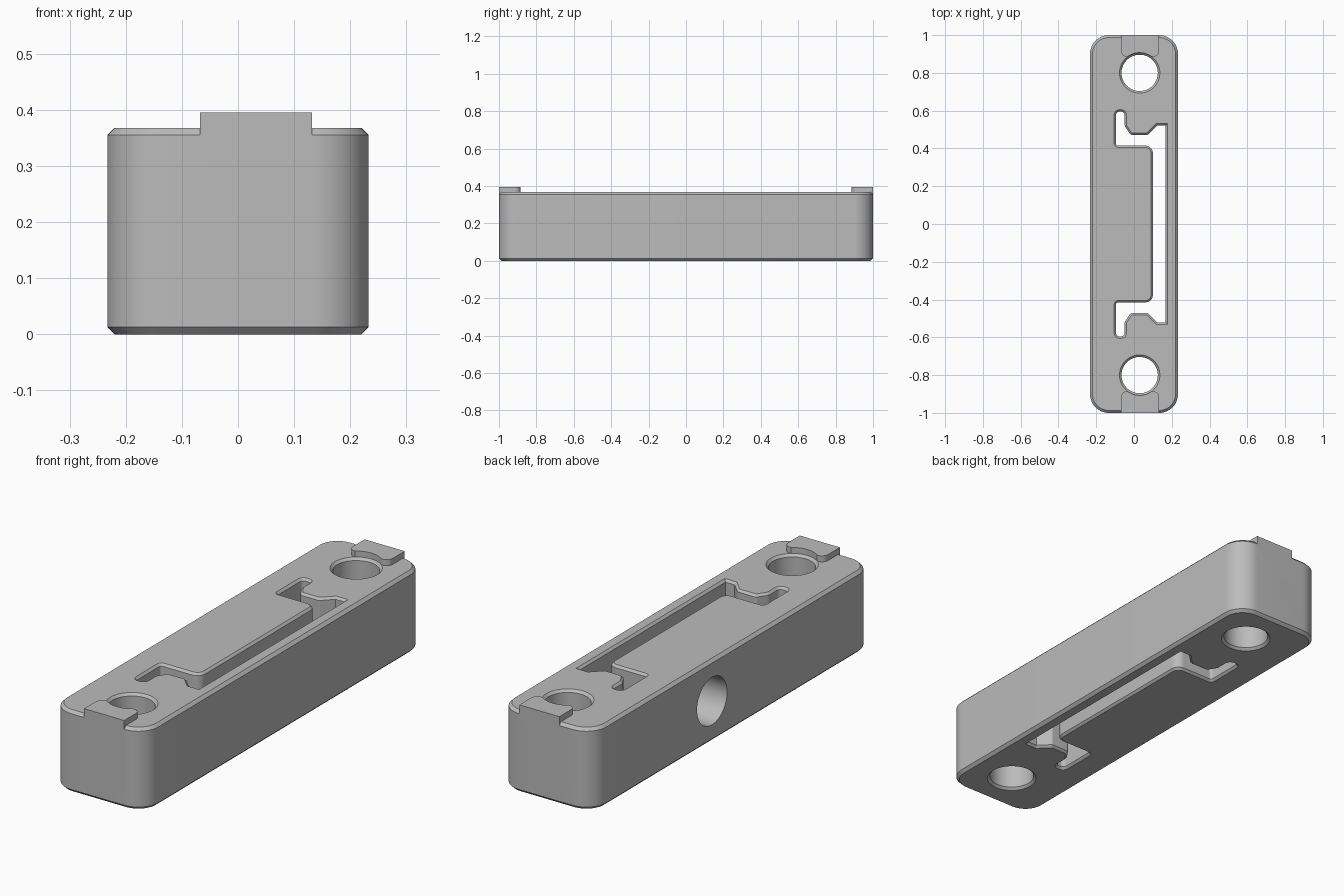
import bpy, bmesh, math
from mathutils import Vector, Matrix

if "Cube" in bpy.data.objects:
    bpy.data.objects.remove(bpy.data.objects["Cube"])

H = 0.368      # body height
C = 0.013      # outer edge chamfer


def rounded(points, steps=8):
    """Turn (x, y, radius) corners into a smooth closed outline."""
    out, n = [], len(points)
    for i, (x, y, r) in enumerate(points):
        p = Vector((x, y))
        if r == 0:
            out.append(p)
            continue
        u = (Vector(points[i - 1][:2]) - p).normalized()
        v = (Vector(points[(i + 1) % n][:2]) - p).normalized()
        half = u.angle(v) / 2
        centre = p + (u + v).normalized() * r / math.sin(half)
        start = p + u * r / math.tan(half) - centre
        turn = math.pi - 2 * half
        if (-u).x * v.y - (-u).y * v.x < 0:
            turn = -turn
        for k in range(steps + 1):
            a = turn * k / steps
            ca, sa = math.cos(a), math.sin(a)
            out.append(centre + Vector((start.x * ca - start.y * sa,
                                        start.x * sa + start.y * ca)))
    return out


def offset(outline, d):
    """Grow a counter-clockwise outline by d."""
    out, n = [], len(outline)
    for i, p in enumerate(outline):
        a = (p - outline[i - 1]).normalized()
        b = (outline[(i + 1) % n] - p).normalized()
        n1, n2 = Vector((a.y, -a.x)), Vector((b.y, -b.x))
        out.append(p + (n1 + n2) * d / (1 + n1.dot(n2)))
    return out


def loft(name, outline, levels):
    """Stack the outline at (z, growth) levels and cap both ends."""
    bm = bmesh.new()
    rings = [[bm.verts.new((p.x, p.y, z)) for p in offset(outline, d)]
             for z, d in levels]
    n = len(outline)
    for lo, hi in zip(rings, rings[1:]):
        for i in range(n):
            j = (i + 1) % n
            bm.faces.new((lo[i], lo[j], hi[j], hi[i]))
    bm.faces.new(rings[0][::-1])
    bm.faces.new(rings[-1])
    bmesh.ops.recalc_face_normals(bm, faces=bm.faces)
    me = bpy.data.meshes.new(name)
    bm.to_mesh(me)
    bm.free()
    ob = bpy.data.objects.new(name, me)
    bpy.context.collection.objects.link(ob)
    return ob


def combine(target, other, operation):
    """Boolean the other object into the target and remove it."""
    bpy.context.view_layer.objects.active = target
    mod = target.modifiers.new(operation.lower(), 'BOOLEAN')
    mod.operation, mod.solver, mod.object = operation, 'EXACT', other
    bpy.ops.object.modifier_apply(modifier=mod.name)
    bpy.data.objects.remove(other)


def circle(x, y, r, n=64):
    return [Vector((x + r * math.cos(2 * math.pi * k / n),
                    y + r * math.sin(2 * math.pi * k / n))) for k in range(n)]


def through(g):
    """Cutter levels with a chamfer of g at both faces."""
    return [(-0.05, g), (0, g), (g, 0), (H - g, 0), (H, g), (H + 0.1, g)]


# Main block with rounded corners and chamfered rims
X, R = 0.233, 0.1
body = loft("latch_block",
            rounded([(-X, -1, R), (X, -1, R), (X, 1, R), (-X, 1, R)], 14),
            [(0, -C), (C, 0), (H - C, 0), (H, -C)])

# Raised end tabs and screw holes, one pair at each end
for s in (-1, 1):
    corners = [(-0.068, 0.885, 0.03), (0.132, 0.885, 0.03),
               (0.132, 1, 0), (-0.068, 1, 0)]
    if s < 0:
        corners = [(x, -y, r) for x, y, r in reversed(corners)]
    combine(body, loft("end_tab", rounded(corners), [(H - C, 0), (0.395, 0)]), 'UNION')
for s in (-1, 1):
    combine(body, loft("screw_hole", circle(0.03, 0.8 * s, 0.096), through(0.011)),
            'DIFFERENCE')

# Hooked slot through the middle, mirrored front to back
half = [(0.1, 0.415, 0.04), (-0.095, 0.415, 0.012), (-0.095, 0.595, 0.018),
        (-0.05, 0.595, 0.018), (-0.05, 0.52, 0.03), (-0.018, 0.472, 0.015),
        (0.073, 0.472, 0.015), (0.122, 0.521, 0), (0.168, 0.521, 0)]
slot = half + [(x, -y, r) for x, y, r in reversed(half)]
combine(body, loft("hooked_slot", rounded(slot[::-1]), through(0.01)), 'DIFFERENCE')

# Round hole from the left side into the slot
bore = loft("side_bore", circle(0, 0, 0.107), [(-0.3, 0), (0.13, 0)])
bore.data.transform(Matrix.Translation((0, 0.147, H / 2)) @ Matrix.Rotation(math.pi / 2, 4, 'Y'))
combine(body, bore, 'DIFFERENCE')

# Single grey material and smooth curves with crisp edges
grey = bpy.data.materials.new("plain_grey")
grey.diffuse_color = (0.5, 0.5, 0.5, 1)
grey.use_nodes = True
grey.node_tree.nodes["Principled BSDF"].inputs["Base Color"].default_value = grey.diffuse_color
body.data.materials.clear()
body.data.materials.append(grey)
bpy.ops.object.select_all(action='DESELECT')
body.select_set(True)
bpy.context.view_layer.objects.active = body
bpy.ops.object.shade_smooth_by_angle(angle=math.radians(30))
